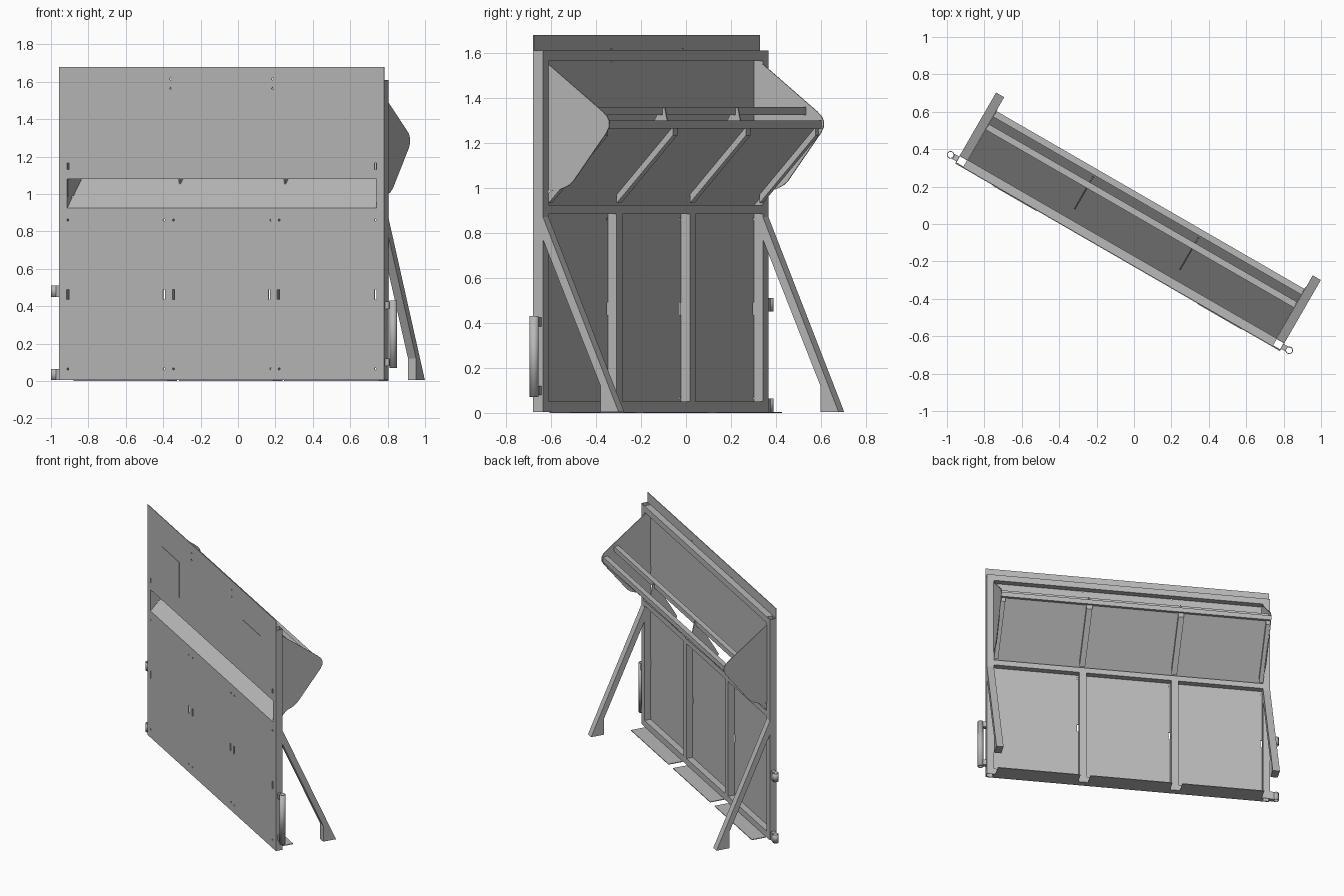
import bpy, bmesh, math
from mathutils import Matrix, Vector

if "Cube" in bpy.data.objects:
    bpy.data.objects.remove(bpy.data.objects["Cube"])

steel = bpy.data.materials.new("grey_steel")
steel.use_nodes = True
GREY = (0.48, 0.48, 0.48, 1)
steel.diffuse_color = GREY
steel.node_tree.nodes["Principled BSDF"].inputs["Base Color"].default_value = GREY

# The whole wall is built along x, then turned about the vertical
TURN = Matrix.Rotation(math.radians(-30), 4, 'Z')
LEFT, RIGHT = -0.99, 1.015      # panel ends
FRONT, BACK = -0.198, -0.148    # frame depth
TUBE = 0.05
IN_L, IN_R = LEFT + TUBE, RIGHT - TUBE
STUDS = (-0.315, 0.335)


def finish(name, bm, wall=0):
    bmesh.ops.recalc_face_normals(bm, faces=bm.faces)
    mesh = bpy.data.meshes.new(name)
    bm.to_mesh(mesh)
    bm.free()
    mesh.materials.append(steel)
    ob = bpy.data.objects.new(name, mesh)
    bpy.context.collection.objects.link(ob)
    ob.matrix_world = TURN
    if wall:
        mod = ob.modifiers.new("wall", 'SOLIDIFY')
        mod.thickness, mod.offset = wall, -1
    return ob


def add_box(bm, x0, x1, y0, y1, z0, z1):
    size = Matrix.Diagonal((x1 - x0, y1 - y0, z1 - z0, 1))
    mid = Matrix.Translation(((x0 + x1) / 2, (y0 + y1) / 2, (z0 + z1) / 2))
    bmesh.ops.create_cube(bm, size=1, matrix=mid @ size)


def box(name, *limits):
    bm = bmesh.new()
    add_box(bm, *limits)
    return finish(name, bm)


def open_ends(bm):
    ends = [f for f in bm.faces if abs(f.normal.z) > 0.9]
    bmesh.ops.delete(bm, geom=ends, context='FACES_ONLY')


def post(name, x0, x1, z0, z1):
    bm = bmesh.new()
    add_box(bm, x0, x1, FRONT + 0.005, BACK, z0, z1)
    bm.normal_update()
    open_ends(bm)
    return finish(name, bm, 0.005)


def pipe(name, x, y, z0, z1, r=0.02):
    bm = bmesh.new()
    bmesh.ops.create_cone(bm, cap_ends=True, segments=24, radius1=r, radius2=r, depth=z1 - z0,
                          matrix=Matrix.Translation((x, y, (z0 + z1) / 2)))
    bm.normal_update()
    open_ends(bm)
    for f in bm.faces:
        f.smooth = True
    return finish(name, bm, 0.004)


def profile(name, points, x0, x1):
    """Side outline (depth, height) extruded along the wall."""
    bm = bmesh.new()
    face = bm.faces.new([bm.verts.new((x0, y, z)) for y, z in points])
    out = bmesh.ops.extrude_face_region(bm, geom=[face])
    moved = [v for v in out["geom"] if isinstance(v, bmesh.types.BMVert)]
    bmesh.ops.translate(bm, verts=moved, vec=Vector((x1 - x0, 0, 0)))
    return finish(name, bm)


def wall_x(x):
    return (x - FRONT / 2) / math.cos(math.radians(30))


# Front sheet with the long opening, small slots and bolt holes
sheet = box("front_sheet", LEFT, RIGHT, FRONT, FRONT + 0.005, 0.005, 1.68)
bm = bmesh.new()
add_box(bm, IN_L, IN_R + 0.008, FRONT - 0.05, FRONT + 0.03, 0.925, 1.08)
for x in (-0.91, -0.395, -0.345, 0.17, 0.215, 0.735):
    u = wall_x(x)
    add_box(bm, u - 0.007, u + 0.007, FRONT - 0.05, FRONT + 0.03, 0.435, 0.49)
for x in (-0.91, 0.735):
    u = wall_x(x)
    add_box(bm, u - 0.006, u + 0.006, FRONT - 0.05, FRONT + 0.03, 1.13, 1.165)
holes = [(x, z) for x in (-0.91, -0.395, -0.345, 0.175, 0.22, 0.735) for z in (0.065, 0.86)]
holes += [(x, z) for x in (-0.36, 0.185) for z in (1.565, 1.615)]
for x, z in holes:
    place = Matrix.Translation((wall_x(x), FRONT, z)) @ Matrix.Rotation(math.pi / 2, 4, 'X')
    bmesh.ops.create_cone(bm, cap_ends=True, segments=10, radius1=0.006, radius2=0.006,
                          depth=0.06, matrix=place)
cutter = finish("sheet_cutter", bm)
cutter.hide_render = True
cut = sheet.modifiers.new("openings", 'BOOLEAN')
cut.operation, cut.solver, cut.object = 'DIFFERENCE', 'EXACT', cutter
bpy.context.view_layer.update()
cut_mesh = bpy.data.meshes.new_from_object(sheet.evaluated_get(bpy.context.evaluated_depsgraph_get()))
sheet.modifiers.clear()
sheet.data = cut_mesh
bpy.data.objects.remove(cutter)

# Access covers
for side, x0, x1 in (("right", -0.755, -0.52), ("left", 0.34, 0.575)):
    box(side + "_access_cover", wall_x(x0), wall_x(x1), FRONT - 0.003, FRONT, 1.215, 1.47)

# Frame: posts, studs and rails
post("right_post", LEFT, IN_L, 0.005, 1.61)
post("left_post", IN_R, RIGHT, 0.005, 1.61)
for i, x in enumerate(STUDS):
    box(f"stud_{i + 1}", x - TUBE / 2, x + TUBE / 2, FRONT + 0.005, BACK, 0.05, 0.885)
for name, z0, z1 in (("bottom", 0.005, 0.05), ("middle", 0.885, 0.925), ("top", 1.565, 1.61)):
    box(name + "_rail", IN_L, IN_R, FRONT + 0.005, BACK, z0, z1)

# Floor flaps behind each bay
edges = [IN_L] + [x + d for x in STUDS for d in (-0.025, 0.025)] + [IN_R]
for i in range(0, len(edges), 2):
    box(f"floor_flap_{i // 2 + 1}", edges[i] + 0.01, edges[i + 1] - 0.01, BACK, -0.045, 0, 0.005)

# Hopper: end plates with a rounded nose
end_plate = [(BACK - 0.04, 0.985), (BACK - 0.04, 1.55), (BACK, 1.55), (0.13, 1.34), (0.152, 1.32),
             (0.165, 1.295), (0.163, 1.27), (0.15, 1.245), (-0.02, 1.03), (-0.045, 1.01),
             (-0.09, 0.992)]
profile("right_hopper_end", end_plate, IN_L - 0.003, IN_L + 0.003)
profile("left_hopper_end", end_plate, IN_R - 0.003, IN_R + 0.003)


def slope(y):
    return 0.925 + 1.045 * (y - FRONT)


# Sloped hopper floor with ribs below and stiffeners above
y_top = 0.14
profile("hopper_floor", [(FRONT, slope(FRONT)), (y_top, slope(y_top)),
                         (y_top, slope(y_top) - 0.007), (FRONT, slope(FRONT) - 0.007)], IN_L, IN_R)
rib = [(BACK, slope(BACK) - 0.007), (y_top, slope(y_top) - 0.007),
       (y_top, slope(y_top) - 0.045), (BACK, slope(BACK) - 0.045)]
stiffener = [(-0.075, slope(-0.075)), (-0.09, 1.09), (0.05, 1.33), (0.085, 1.36), (0.11, slope(0.11))]
for i, x in enumerate(STUDS):
    profile(f"hopper_rib_{i + 1}", rib, x - 0.015, x + 0.025)
    profile(f"hopper_stiffener_{i + 1}", stiffener, x - 0.004, x + 0.004)
profile("right_end_rib", rib, IN_L, IN_L + 0.03)
profile("left_end_rib", rib, IN_R - 0.03, IN_R)
box("hopper_nose_rail", IN_L, IN_R, 0.12, 0.155, 1.265, 1.3)
box("hopper_inner_rail", IN_L, IN_R, 0.04, 0.075, 1.325, 1.36)

# Raking props
prop = [(BACK, 0.87), (0.24, 0.005), (0.147, 0.005), (0.147, 0.12), (BACK, 0.77)]
profile("right_prop", prop, LEFT, IN_L)
profile("left_prop", prop, IN_R, RIGHT)

# Grab handle on the left end, hinge sockets on the right end
pipe("handle_bar", 1.056, -0.17, 0.07, 0.43)
for name, z in (("lower", 0.08), ("upper", 0.385)):
    box(name + "_handle_bracket", RIGHT, 1.04, -0.185, -0.155, z, z + 0.04)
for name, z in (("lower", 0.005), ("upper", 0.45)):
    pipe(name + "_hinge_socket", -1.034, -0.17, z, z + 0.06)
    box(name + "_hinge_bracket", -1.018, LEFT, -0.185, -0.155, z, z + 0.06)
